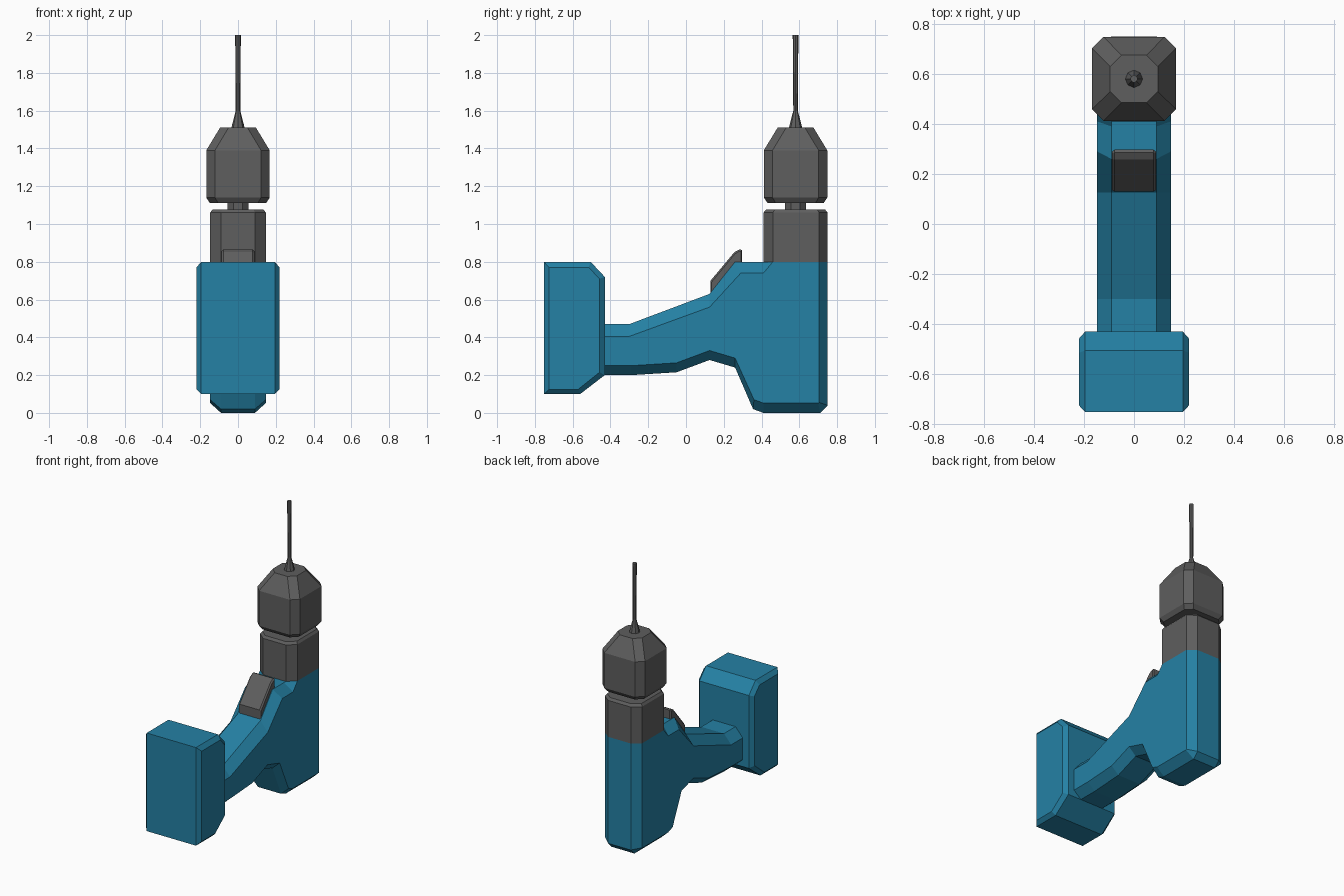
import bpy, bmesh, math

cube = bpy.data.objects.get("Cube")
if cube:
    bpy.data.objects.remove(cube, do_unlink=True)


def material(name, rgb):
    m = bpy.data.materials.new(name)
    m.use_nodes = True
    m.diffuse_color = (*rgb, 1)
    m.node_tree.nodes["Principled BSDF"].inputs["Base Color"].default_value = (*rgb, 1)
    return m


blue = material("blue casing", (0.018, 0.22, 0.375))
grey = material("dark grey metal", (0.112, 0.112, 0.112))
AXIS_Y = 0.58  # centre line of the motor, chuck and bit


def loft(name, rings, mat):
    """Join equal-length rings of points with quads and cap both ends."""
    bm = bmesh.new()
    loops = [[bm.verts.new(p) for p in ring] for ring in rings]
    n = len(loops[0])
    for a, b in zip(loops, loops[1:]):
        for i in range(n):
            j = (i + 1) % n
            bm.faces.new((a[i], a[j], b[j], b[i]))
    bm.faces.new(loops[0])
    bm.faces.new(loops[-1])
    bmesh.ops.recalc_face_normals(bm, faces=bm.faces)
    mesh = bpy.data.meshes.new(name)
    bm.to_mesh(mesh)
    bm.free()
    mesh.materials.append(mat)
    obj = bpy.data.objects.new(name, mesh)
    bpy.context.collection.objects.link(obj)
    return obj


def chamfered_slab(name, outline, side, half_inner, half_outer, mat):
    """Side silhouette (y, z), mirrored in x, narrowing to a smaller side face."""
    layers = [(-half_outer, side), (-half_inner, outline),
              (half_inner, outline), (half_outer, side)]
    return loft(name, [[(x, y, z) for y, z in prof] for x, prof in layers], mat)


def octagon(half, flat, z):
    """Square with cut corners, centred on the motor axis."""
    pts = [(flat, -half), (half, -flat), (half, flat), (flat, half),
           (-flat, half), (-half, flat), (-half, -flat), (-flat, -half)]
    return [(x, AXIS_Y + y, z) for x, y in pts]


def circle(r, z, turn=0.0):
    angles = [math.tau * i / 8 + turn for i in range(8)]
    return [(r * math.cos(a), AXIS_Y + r * math.sin(a), z) for a in angles]


# Handle and motor casing in one piece
casing_outline = [(-0.44, 0.47), (-0.30, 0.47), (0.125, 0.63), (0.26, 0.80),
                  (0.39, 0.80), (0.41, 0.80), (0.75, 0.80), (0.75, 0.04),
                  (0.71, 0.0), (0.41, 0.0), (0.355, 0.02), (0.26, 0.24),
                  (0.125, 0.28), (-0.05, 0.215), (-0.29, 0.20), (-0.44, 0.20)]
casing_side = [(-0.44, 0.405), (-0.30, 0.405), (0.125, 0.56), (0.29, 0.74),
               (0.41, 0.74), (0.46, 0.80), (0.705, 0.80), (0.705, 0.055),
               (0.70, 0.052), (0.41, 0.052), (0.36, 0.07), (0.26, 0.29),
               (0.125, 0.33), (-0.05, 0.265), (-0.29, 0.25), (-0.44, 0.25)]
chamfered_slab("casing", casing_outline, casing_side, 0.09, 0.147, blue)

# Battery pack
pack_outline = [(-0.752, 0.80), (-0.505, 0.80), (-0.43, 0.72),
                (-0.43, 0.20), (-0.56, 0.10), (-0.752, 0.10)]
pack_side = [(-0.725, 0.77), (-0.515, 0.77), (-0.458, 0.71),
             (-0.458, 0.215), (-0.57, 0.125), (-0.725, 0.125)]
chamfered_slab("battery", pack_outline, pack_side, 0.195, 0.22, blue)

# Trigger
trigger_outline = [(0.13, 0.60), (0.13, 0.70), (0.257, 0.852),
                   (0.285, 0.866), (0.297, 0.862), (0.297, 0.76)]
trigger_side = [(0.135, 0.60), (0.135, 0.692), (0.26, 0.843),
                (0.284, 0.856), (0.29, 0.855), (0.29, 0.76)]
chamfered_slab("trigger", trigger_outline, trigger_side, 0.078, 0.087, grey)


# Gearbox collar, following the casing's cut corners
def collar_ring(shrink, z):
    k = 1 - shrink
    quarter = [(0.09, -0.17), (0.147, -0.12), (0.147, 0.125), (0.09, 0.17)]
    pts = quarter + [(-x, y) for x, y in reversed(quarter)]
    return [(x * k, AXIS_Y + y * k, z) for x, y in pts]


loft("gearbox", [collar_ring(0, 0.80), collar_ring(0, 1.06),
                 collar_ring(0.08, 1.077)], grey)

# Spindle, chuck and drill bit
loft("spindle", [circle(0.06, 1.06, math.pi / 8),
                 circle(0.06, 1.13, math.pi / 8)], grey)
loft("chuck", [octagon(0.148, 0.105, 1.11), octagon(0.168, 0.122, 1.14),
               octagon(0.168, 0.122, 1.39), octagon(0.095, 0.05, 1.51)], grey)
loft("drill_bit", [circle(0.037, 1.50), circle(0.03, 1.53),
                   circle(0.012, 1.60), circle(0.015, 2.0)], grey)
